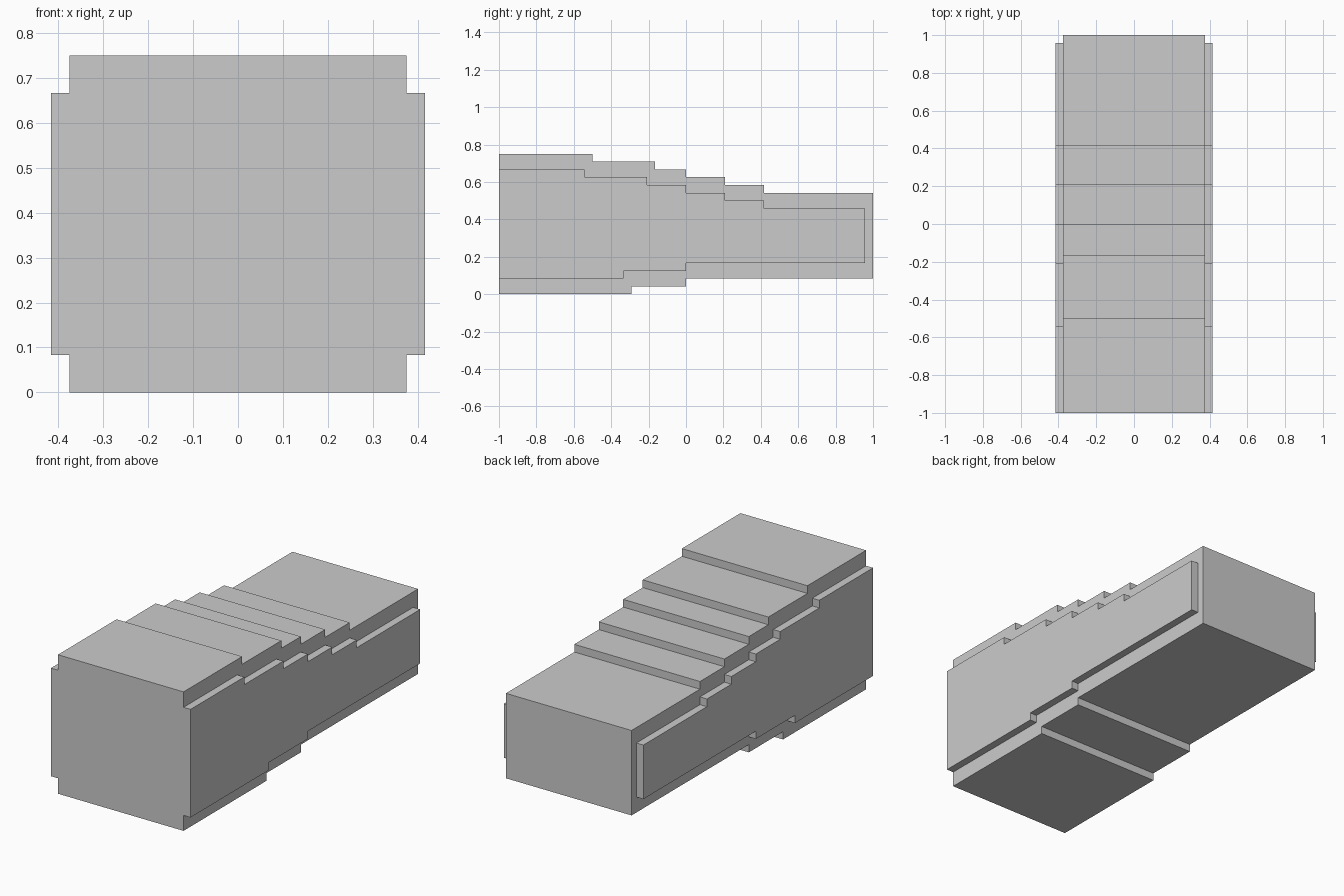
import bpy
import bmesh

if "Cube" in bpy.data.objects:
    bpy.data.objects.remove(bpy.data.objects["Cube"])

U = 1 / 24  # the model sits on a regular grid of this size


def stepped_outline(start, top, bottom):
    """Closed (y, z) outline from runs of (end_y, z) along the top and bottom."""
    def run(steps):
        pts, y = [], start
        for end, z in steps:
            pts += [(y, z), (end, z)]
            y = end
        return pts
    return run(bottom) + run(top)[::-1]


def extrude_x(name, outline, x0, x1):
    """Extrude a (y, z) outline from x0 to x1, all in grid units."""
    bm = bmesh.new()
    face = bm.faces.new([bm.verts.new((x0 * U, y * U, z * U)) for y, z in outline])
    ext = bmesh.ops.extrude_face_region(bm, geom=[face])
    verts = [v for v in ext["geom"] if isinstance(v, bmesh.types.BMVert)]
    bmesh.ops.translate(bm, verts=verts, vec=((x1 - x0) * U, 0, 0))
    bmesh.ops.recalc_face_normals(bm, faces=bm.faces)
    mesh = bpy.data.meshes.new(name)
    bm.to_mesh(mesh)
    bm.free()
    obj = bpy.data.objects.new(name, mesh)
    bpy.context.collection.objects.link(obj)
    return obj


# Main body, stepped along the top and underside
body = stepped_outline(
    -24,
    top=[(-12, 18), (-4, 17), (0, 16), (5, 15), (10, 14), (24, 13)],
    bottom=[(-7, 0), (0, 1), (24, 2)],
)
extrude_x("body", body, -9, 9)

# Raised side panels that follow the same steps, mirrored left to right
panel = stepped_outline(
    -24,
    top=[(-13, 16), (-5, 15), (0, 14), (5, 13), (10, 12), (23, 11)],
    bottom=[(-8, 2), (0, 3), (23, 4)],
)
panels = extrude_x("side_panels", panel, 9, 10)
panels.modifiers.new("mirror", 'MIRROR').use_axis[0] = True
